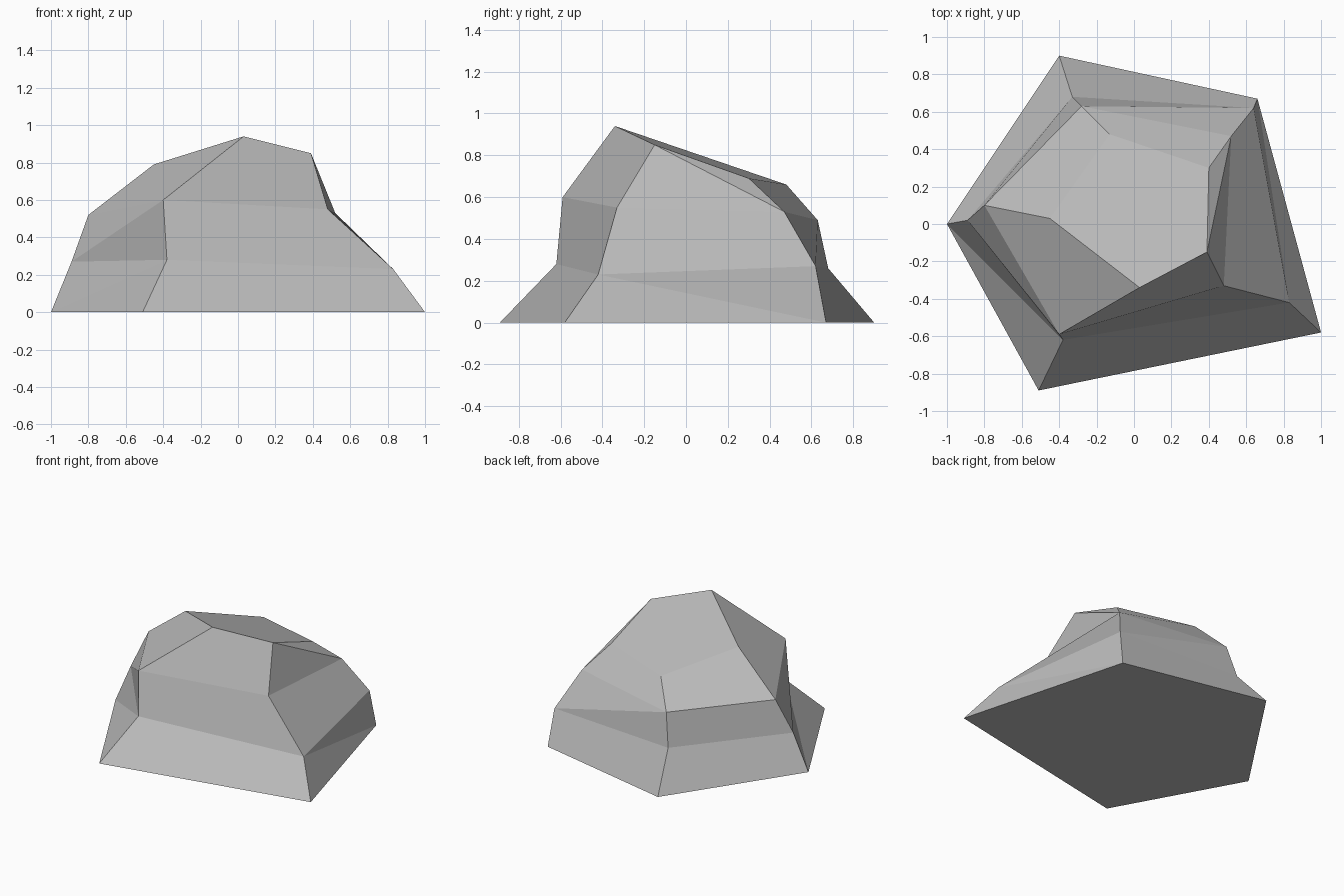
import bpy
import bmesh

cube = bpy.data.objects.get("Cube")
if cube:
    bpy.data.objects.remove(cube, do_unlink=True)

# Plain grey stone
stone = bpy.data.materials.new("grey stone")
stone.use_nodes = True
color = (0.5, 0.5, 0.5, 1)
stone.diffuse_color = color
stone.node_tree.nodes["Principled BSDF"].inputs["Base Color"].default_value = color

# Five-sided cross-sections, from the ground up to the sloping top
sections = [
    [(-1, 0, 0), (-.51, -.89, 0), (1, -.58, 0), (.66, .67, 0), (-.4, .9, 0)],
    [(-.89, .02, .27), (-.38, -.62, .28), (.83, -.42, .23), (.64, .62, .27), (-.33, .68, .26)],
    [(-.8, .1, .52), (-.4, -.59, .6), (.48, -.33, .55), (.52, .47, .53), (-.28, .63, .49)],
    [(-.45, .03, .79), (.03, -.34, .94), (.39, -.15, .85), (.4, .3, .69), (-.13, .48, .66)],
]
# Facet direction per band: "/" rises, "\" falls, "-" stays a quad
splits = ["/-\\--", "/--/-", "--\\--"]

bm = bmesh.new()
rings = [[bm.verts.new(p) for p in section] for section in sections]
for lower, upper, marks in zip(rings, rings[1:], splits):
    for i, mark in enumerate(marks):
        j = (i + 1) % len(marks)
        a, b, c, d = lower[i], lower[j], upper[j], upper[i]
        if mark == "/":
            facets = [(a, b, c), (a, c, d)]
        elif mark == "\\":
            facets = [(a, b, d), (b, c, d)]
        else:
            facets = [(a, b, c, d)]
        for facet in facets:
            bm.faces.new(facet)

# Flat base and top
bm.faces.new(rings[0][::-1])
bm.faces.new(rings[-1])
bmesh.ops.recalc_face_normals(bm, faces=bm.faces[:])

mesh = bpy.data.meshes.new("rock")
bm.to_mesh(mesh)
bm.free()
mesh.materials.append(stone)
rock = bpy.data.objects.new("rock", mesh)
bpy.context.collection.objects.link(rock)
